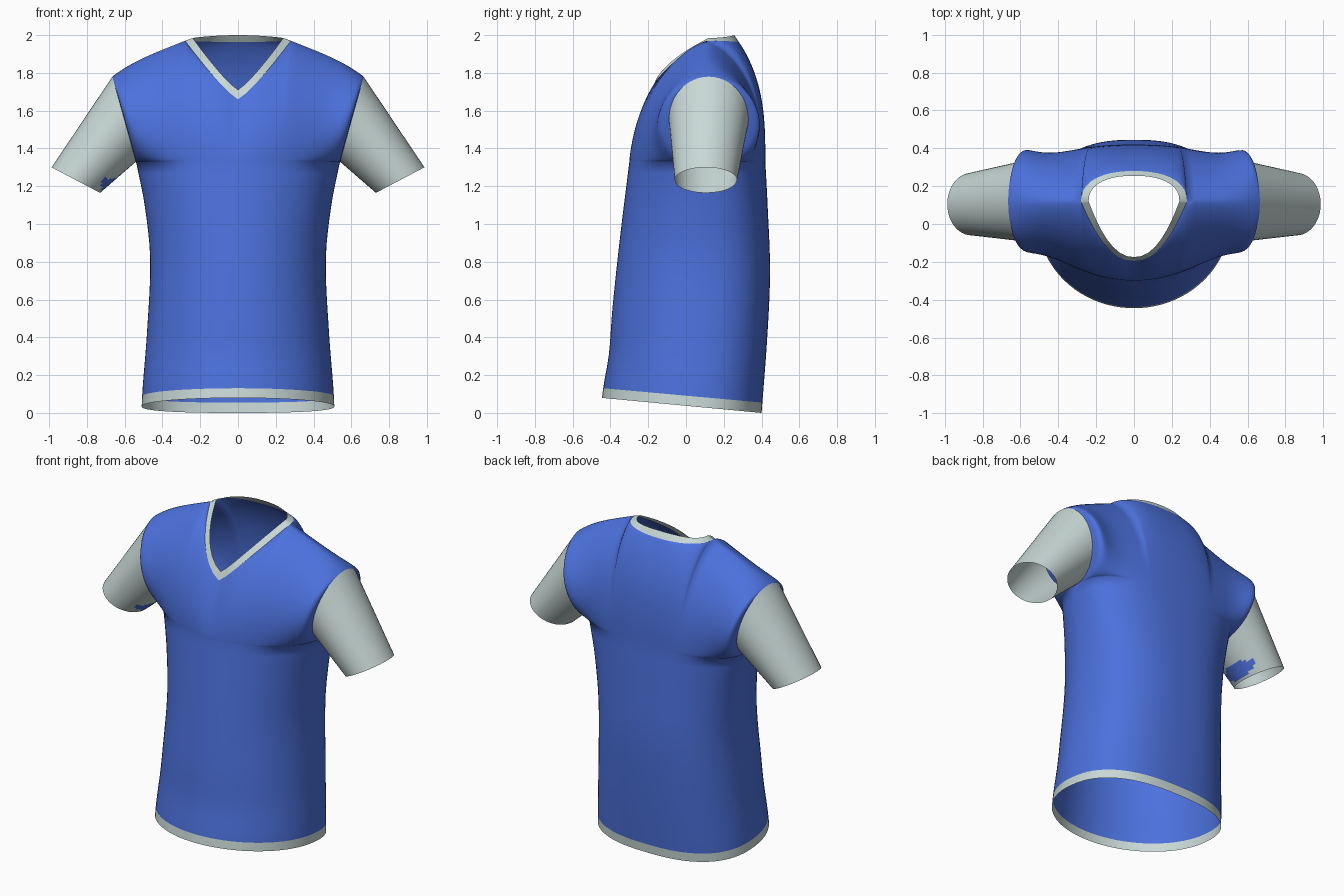
import bpy, bmesh, math

if "Cube" in bpy.data.objects:
    bpy.data.objects.remove(bpy.data.objects["Cube"])

def material(name, rgb):
    m = bpy.data.materials.new(name)
    m.diffuse_color = (*rgb, 1)
    m.use_nodes = True
    m.node_tree.nodes["Principled BSDF"].inputs["Base Color"].default_value = m.diffuse_color
    return m

BLUE = material("blue cloth", (0.072, 0.165, 0.72))
PALE = material("pale grey cloth", (0.58, 0.69, 0.675))

def lerp(a, b, t):
    return a + (b - a) * t

def smooth(pts, z):
    """Smooth curve through (z, value) pairs."""
    n = len(pts)
    i = max(k for k in range(n - 1) if k == 0 or pts[k][0] <= z)
    def slope(k):
        a, b = pts[max(k - 1, 0)], pts[min(k + 1, n - 1)]
        return (b[1] - a[1]) / (b[0] - a[0])
    (z0, p), (z1, q) = pts[i], pts[i + 1]
    h = z1 - z0
    t = (z - z0) / h
    return ((2*t**3 - 3*t*t + 1) * p + (t**3 - 2*t*t + t) * h * slope(i)
            + (3*t*t - 2*t**3) * q + (t**3 - t*t) * h * slope(i + 1))

def build(name, grids, mats, rule=lambda c, row: 0, flip=False):
    """Object from grids of points; each grid is a list of rows."""
    bm = bmesh.new()
    for rows in grids:
        vs = [[bm.verts.new(p) for p in row] for row in rows]
        for j in range(len(vs) - 1):
            for i in range(len(vs[j]) - 1):
                q = [vs[j][i], vs[j][i+1], vs[j+1][i+1], vs[j+1][i]]
                f = bm.faces.new(q[::-1] if flip else q)
                f.smooth = True
                f.material_index = rule(f.calc_center_median(), j)
    bmesh.ops.remove_doubles(bm, verts=bm.verts, dist=0.0005)
    me = bpy.data.meshes.new(name)
    bm.to_mesh(me)
    bm.free()
    for m in mats:
        me.materials.append(m)
    ob = bpy.data.objects.new(name, me)
    bpy.context.collection.objects.link(ob)
    return ob

# Key sizes
PIT, TIP_X, TIP_Z, RIDGE = 1.33, 0.665, 1.78, 0.12
PIT_X, NECK = 0.54, 0.28
SN = NECK / TIP_X
half = [SN * math.sin(math.pi/2 * i/10) for i in range(11)]
half += [SN + (1 - SN) * math.sin(math.pi/2 * i/14) for i in range(1, 15)]
COLS = [-s for s in half[:0:-1]] + half

WIDTH = [(0, .51), (.1, .505), (.4, .482), (.8, .465), (1.1, .495), (PIT, PIT_X)]
FRONT = [(0, -.445), (.08, -.435), (.25, -.408), (.5, -.39), (.9, -.35), (PIT, -.30)]
BACK = [(0, .40), (.4, .43), (.75, .445), (1.1, .432), (PIT, .42)]

def neck(x, front, inner):
    """Outer or inner edge of the collar at a distance x from the middle."""
    r = NECK if not inner else 0.24
    k = min(abs(x) / NECK, 1)
    side_z = 1.985 if inner else 1.97
    if front:
        z0, y0 = (1.71, -.175) if inner else (1.66, -.195)
        return (math.copysign(k * r, x), lerp(y0, RIDGE, k**2.2), lerp(z0, side_z, k**1.2))
    z0, d = (2.0, .135) if inner else (1.963, .16)
    return (math.copysign(k * r, x), RIDGE + d * (1 - k**2.3)**(1/2.3), lerp(z0, side_z, k*k))

def top_edge(s, front):
    x = abs(s) * TIP_X
    if x <= NECK:
        return neck(x, front, False)[1:]
    k = (x - NECK) / (TIP_X - NECK)
    return RIDGE, lerp(1.97, TIP_Z, .8*k + .2*k**4)

def section(s, z, front):
    """Depth of the torso cross-section below the armpits."""
    side = lerp(.03, RIDGE, z / PIT)
    p = 2 if front else 2.5
    mid = smooth(FRONT if front else BACK, z)
    return side + (mid - side) * max(0, 1 - abs(s)**p)**(1/p)

def lower(s, z, front):
    y = section(s, z, front)
    return s * smooth(WIDTH, z), y, z + (.4 - y) * .094 * (1 - z / PIT)

def upper(s, v, front):
    w = (1 - math.cos(math.pi * v)) / 2
    ty, tz = top_edge(s, front)
    y0 = section(s, PIT, front)
    k = min(1, abs(s) / SN)
    a = lerp(1.5, 2.2, k) if front else lerp(3, 2.5, k)
    y = ty + (y0 - ty) * max(0, 1 - w**a)**lerp(1, .7, k)
    y += (-.21 if front else .21) * math.sin(math.pi * v) * abs(s)**6
    return s * lerp(PIT_X, TIP_X, w), y, lerp(PIT, tz, w)

# Torso with hem band: front and back panels joined at sides and shoulders
LOW = [0, .055] + [lerp(.055, PIT, i/20) for i in range(1, 21)]
NV = 24
panels = []
for front in (True, False):
    cols = COLS if front else COLS[::-1]
    rows = [[lower(s, z, front) for s in cols] for z in LOW]
    rows += [[upper(s, j/NV, front) for s in cols] for j in range(1, NV + 1)]
    panels.append(rows)
build("shirt_body", panels, [BLUE, PALE], lambda c, row: 1 if row == 0 else 0)

# V-neck collar band
xs = [s * TIP_X for s in COLS if abs(s) <= SN + 1e-6]
bands = []
for front in (True, False):
    line = xs if front else xs[::-1]
    bands.append([[neck(x, front, inner) for x in line] for inner in (False, True)])
build("collar", bands, [PALE])

# Sleeves run from the armhole to the cuff
def sleeve_point(sign, a, t):
    v = a if a <= 1 else 2 - a
    w = (1 - math.cos(math.pi * v)) / 2
    d = -math.sin(math.pi * v) * (1 if a <= 1 else -1)
    x = lerp(lerp(PIT_X, TIP_X, w), lerp(.73, .987, w), t)
    y = lerp(RIDGE + .21 * d, .105 + .165 * d, t)
    z = lerp(lerp(PIT, TIP_Z, w), lerp(1.165, 1.30, w), t)
    return sign * x, y, z

for sign, name in ((1, "left_sleeve"), (-1, "right_sleeve")):
    rows = [[sleeve_point(sign, i/NV, j/16) for i in range(2*NV + 1)] for j in range(17)]
    # one sleeve has a small blue patch under the cuff
    patch = lambda c, row, g=sign: 1 if g < 0 and c.x > -.725 and c.z < 1.24 and row < 15 else 0
    build(name, [rows], [PALE, BLUE], patch, flip=sign > 0)
